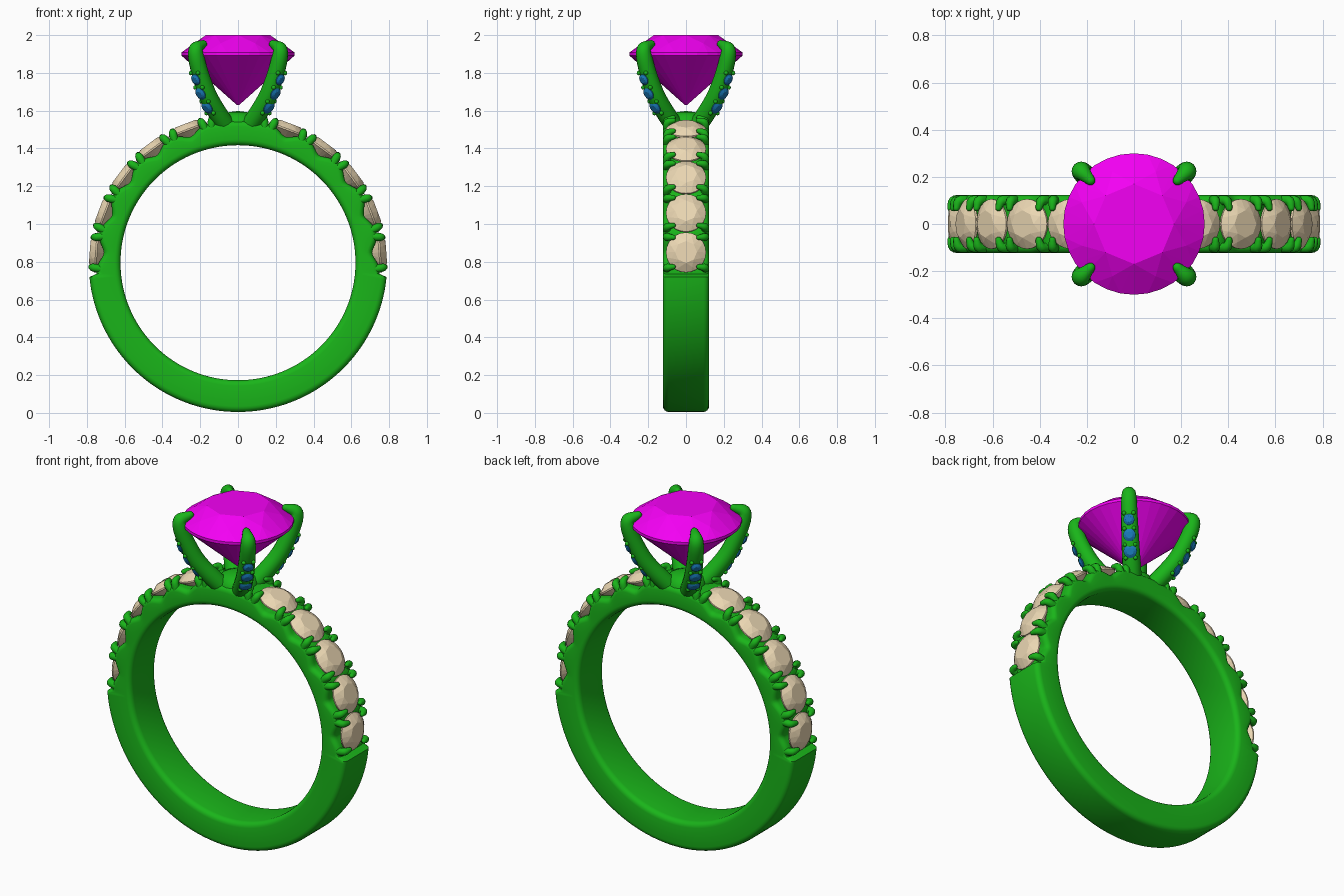
import bpy, bmesh
from math import sin, cos, pi, radians, degrees, atan2
from mathutils import Vector, Matrix

if "Cube" in bpy.data.objects:
    bpy.data.objects.remove(bpy.data.objects["Cube"])

CZ = 0.795                                   # height of the ring centre
JOINTS = [-4 + 16.3 * i for i in range(6)]   # prong angles on each shoulder


def material(name, rgb):
    m = bpy.data.materials.new(name)
    m.diffuse_color = (*rgb, 1)
    m.use_nodes = True
    m.node_tree.nodes["Principled BSDF"].inputs["Base Color"].default_value = m.diffuse_color
    return m


METAL = material("green_metal", (0.01, 0.46, 0.01))
MAGENTA = material("magenta_gem", (0.9, 0.0, 0.9))
CREAM = material("cream_gem", (0.83, 0.68, 0.45))
BLUE = material("blue_gem", (0.01, 0.2, 0.5))


def finish(bm, name, mat, smooth=None):
    bmesh.ops.recalc_face_normals(bm, faces=bm.faces)
    me = bpy.data.meshes.new(name)
    bm.to_mesh(me)
    bm.free()
    me.materials.append(mat)
    ob = bpy.data.objects.new(name, me)
    bpy.context.collection.objects.link(ob)
    if smooth:
        bpy.ops.object.select_all(action='DESELECT')
        ob.select_set(True)
        bpy.context.view_layer.objects.active = ob
        bpy.ops.object.shade_smooth_by_angle(angle=radians(smooth))
    return ob


def skin(bm, rings, closed=False):
    """Bridge consecutive vertex rings with quads."""
    n = len(rings[0])
    for i in range(len(rings) if closed else len(rings) - 1):
        a, b = rings[i], rings[(i + 1) % len(rings)]
        for j in range(n):
            k = (j + 1) % n
            bm.faces.new((a[j], a[k], b[k], b[j]))
    if not closed:
        bm.faces.new(rings[0])
        bm.faces.new(rings[-1])


def tube(bm, pts, radii, side, seg=12, sub=4):
    """Tapered smooth tube with a domed tip; side is normal to the path plane."""
    P = [Vector(p) for p in pts]
    E = [2 * P[0] - P[1]] + P + [2 * P[-1] - P[-2]]
    path = []
    for i in range(len(P) - 1):
        a, b, c, d = E[i:i + 4]
        for s in range(sub):
            t = s / sub
            q = 0.5 * (2 * b + (c - a) * t + (2 * a - 5 * b + 4 * c - d) * t * t
                       + (3 * b - a - 3 * c + d) * t ** 3)
            path.append((q, radii[i] + (radii[i + 1] - radii[i]) * t))
    end, r = P[-1], radii[-1]
    path.append((end, r))
    tip = (P[-1] - P[-2]).normalized()
    for k in (30, 55, 78):
        path.append((end + tip * r * sin(radians(k)), r * cos(radians(k))))
    rings = []
    for i, (q, r) in enumerate(path):
        t = (path[min(i + 1, len(path) - 1)][0] - path[max(i - 1, 0)][0]).normalized()
        u = (side - t * side.dot(t)).normalized()
        v = t.cross(u)
        rings.append([bm.verts.new(q + r * (u * cos(2 * pi * j / seg) + v * sin(2 * pi * j / seg)))
                      for j in range(seg)])
    skin(bm, rings)


def gem(bm, centre, normal, r, table, crown, pavilion, girdle, n=32):
    """Brilliant cut: convex hull of table, crown, girdle and pavilion rings."""
    rings = [(table, crown, 8, 0), (0.8 * r, 0.56 * crown, 8, 0.5), (r, girdle, n, 0),
             (r, -girdle, n, 0), (0.5 * r, -0.52 * pavilion, 8, 0.5), (0.02 * r, -pavilion, 4, 0)]
    M = Matrix.Translation(centre) @ Vector(normal).to_track_quat('Z', 'Y').to_matrix().to_4x4()
    vs = []
    for rad, z, k, off in rings:
        for i in range(k):
            a = 2 * pi * (i + off) / k
            vs.append(bm.verts.new(M @ Vector((rad * cos(a), rad * sin(a), z))))
    bmesh.ops.convex_hull(bm, input=vs)


def shoulder(sx, deg, y, r):
    a = radians(deg)
    return Vector((sx * r * cos(a), y, CZ + r * sin(a)))


# Band: rounded section, with a scalloped seat on the upper half
def outer_radius(deg):
    t = deg if deg <= 90 else 180 - deg
    if t < -5:
        return 0.79
    if t > JOINTS[-1]:
        return 0.75
    return 0.712 + 0.04 * abs(cos(pi * (t - JOINTS[0]) / 16.3)) ** 1.5


bm = bmesh.new()
rings = []
for i in range(360):
    deg = -90 + i + 0.5
    ro, ri, w, c = outer_radius(deg), 0.622, 0.122, 0.03
    sec = []
    for y0, r0, start in ((w - c, ro - c, 0), (-w + c, ro - c, 90),
                          (-w + c, ri + c, 180), (w - c, ri + c, 270)):
        for k in range(5):
            a = radians(start + 22.5 * k)
            sec.append((y0 + c * cos(a), r0 + c * sin(a)))
    rings.append([bm.verts.new(shoulder(1, deg, y, r)) for y, r in sec])
skin(bm, rings, closed=True)
finish(bm, "band", METAL, 40)

# Shoulder stones and their split prongs
stones, prongs = bmesh.new(), bmesh.new()
for sx in (-1, 1):
    for i in range(5):
        deg = JOINTS[i] + 8.15
        gem(stones, shoulder(sx, deg, 0, 0.752), shoulder(sx, deg, 0, 1) - Vector((0, 0, CZ)),
            0.106, 0.058, 0.035, 0.075, 0.004, 24)
    for i, a in enumerate(JOINTS):
        for sy in (-1, 1):
            for d in ((1,) if i == 0 else (-1, 1)):
                tube(prongs, [shoulder(sx, a + d * 0.5, sy * 0.093, 0.685),
                              shoulder(sx, a + d * 1.5, sy * 0.1, 0.735),
                              shoulder(sx, a + d * 2.1, sy * 0.097, 0.768),
                              shoulder(sx, a + d * 2.4, sy * 0.068, 0.779)],
                     [0.024, 0.022, 0.021, 0.014], shoulder(sx, a + 90, 0, 1) - Vector((0, 0, CZ)), 10, 3)
finish(stones, "shoulder_stones", CREAM)
finish(prongs, "shoulder_prongs", METAL, 60)

# Collar joining the head to the band
bm = bmesh.new()
prof = [(0.095, 1.422), (0.118, 1.435), (0.122, 1.46), (0.114, 1.50), (0.108, 1.54),
        (0.092, 1.575), (0.05, 1.592), (0.01, 1.597)]
skin(bm, [[bm.verts.new((r * cos(2 * pi * j / 32), r * sin(2 * pi * j / 32), z)) for j in range(32)]
          for r, z in prof])
finish(bm, "head_collar", METAL, 50)

# Head prongs with three accent stones and grain beads on each outer face
claw = [(0.06, 1.49), (0.15, 1.585), (0.225, 1.68), (0.28, 1.79), (0.312, 1.88), (0.312, 1.928), (0.262, 1.953)]
accents = [(0.195, 1.638, 0.036), (0.242, 1.708, 0.034), (0.277, 1.78, 0.03)]
head, accent, beads = bmesh.new(), bmesh.new(), bmesh.new()
for q in range(4):
    a = pi / 4 + q * pi / 2
    out, side, up = Vector((cos(a), sin(a), 0)), Vector((-sin(a), cos(a), 0)), Vector((0, 0, 1))
    tube(head, [out * r + up * z for r, z in claw],
         [0.05, 0.05, 0.048, 0.045, 0.043, 0.038, 0.021], side, 16, 5)
    for i, (r, z, size) in enumerate(accents):
        tan = (out * (0.5 + 0.1 * (1 - i)) + up).normalized()
        nor = side.cross(tan)
        nor = nor if nor.dot(out) > 0 else -nor
        p = out * r + up * z + nor * 0.043
        gem(accent, p, nor, size, size * 0.55, 0.012, 0.025, 0.002, 16)
        for s in (-1, 1):
            for e in ((-1, 1) if i == 0 else (1,)):
                M = Matrix.Translation(p + side * s * 0.026 + tan * e * 0.036 - nor * 0.004)
                bmesh.ops.create_icosphere(beads, subdivisions=2, radius=0.012, matrix=M)
finish(head, "head_prongs", METAL, 60)
finish(accent, "accent_stones", BLUE)
finish(beads, "grain_beads", METAL, 60)

# Centre stone
bm = bmesh.new()
gem(bm, (0, 0, 1.9), (0, 0, 1), 0.3, 0.17, 0.1, 0.27, 0.008, 32)
finish(bm, "centre_stone", MAGENTA)
